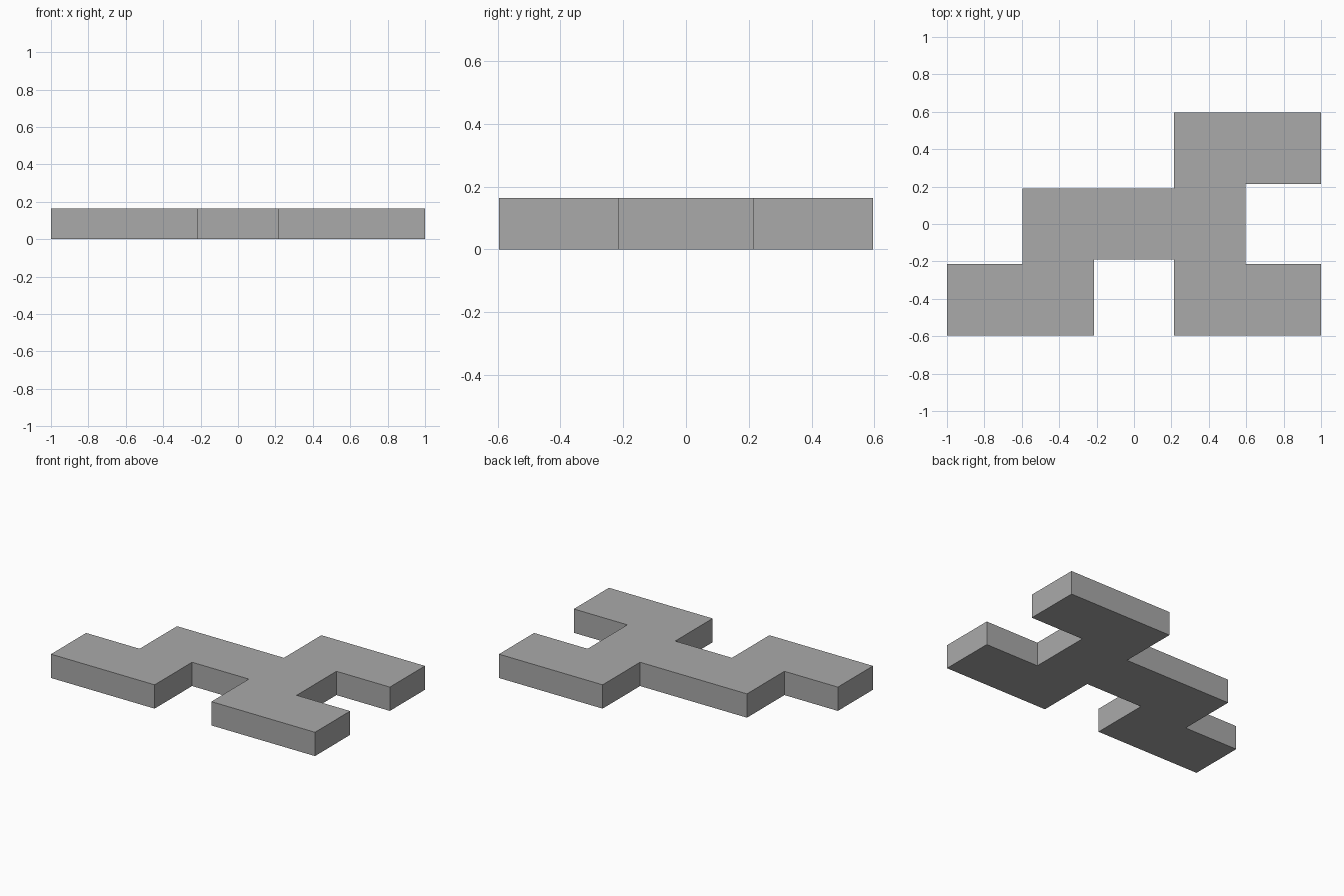
import bpy
import bmesh

cube = bpy.data.objects.get("Cube")
if cube:
    bpy.data.objects.remove(cube, do_unlink=True)

THICKNESS = 0.163

# Plain grey material
grey = bpy.data.materials.new("plain grey")
grey.use_nodes = True
colour = (0.4, 0.4, 0.4, 1)
grey.diffuse_color = colour
grey.node_tree.nodes["Principled BSDF"].inputs["Base Color"].default_value = colour

# Stepped outline of the flat piece, counter-clockwise from the front right foot
outline = [
    (-1, -0.595), (-0.215, -0.595), (-0.215, -0.19), (0.215, -0.19),
    (0.215, -0.595), (1, -0.595), (1, -0.215), (0.595, -0.215),
    (0.595, 0.215), (1, 0.215), (1, 0.595), (0.215, 0.595),
    (0.215, 0.19), (-0.595, 0.19), (-0.595, -0.215), (-1, -0.215),
]

# Extrude the outline into a slab
bm = bmesh.new()
base = bm.faces.new([bm.verts.new((x, y, 0)) for x, y in outline])
top = bmesh.ops.extrude_face_region(bm, geom=[base], use_keep_orig=True)
top_verts = [v for v in top["geom"] if isinstance(v, bmesh.types.BMVert)]
bmesh.ops.translate(bm, verts=top_verts, vec=(0, 0, THICKNESS))
bmesh.ops.recalc_face_normals(bm, faces=bm.faces)

mesh = bpy.data.meshes.new("stepped_slab")
bm.to_mesh(mesh)
bm.free()
mesh.materials.append(grey)
slab = bpy.data.objects.new("stepped_slab", mesh)
bpy.context.collection.objects.link(slab)
